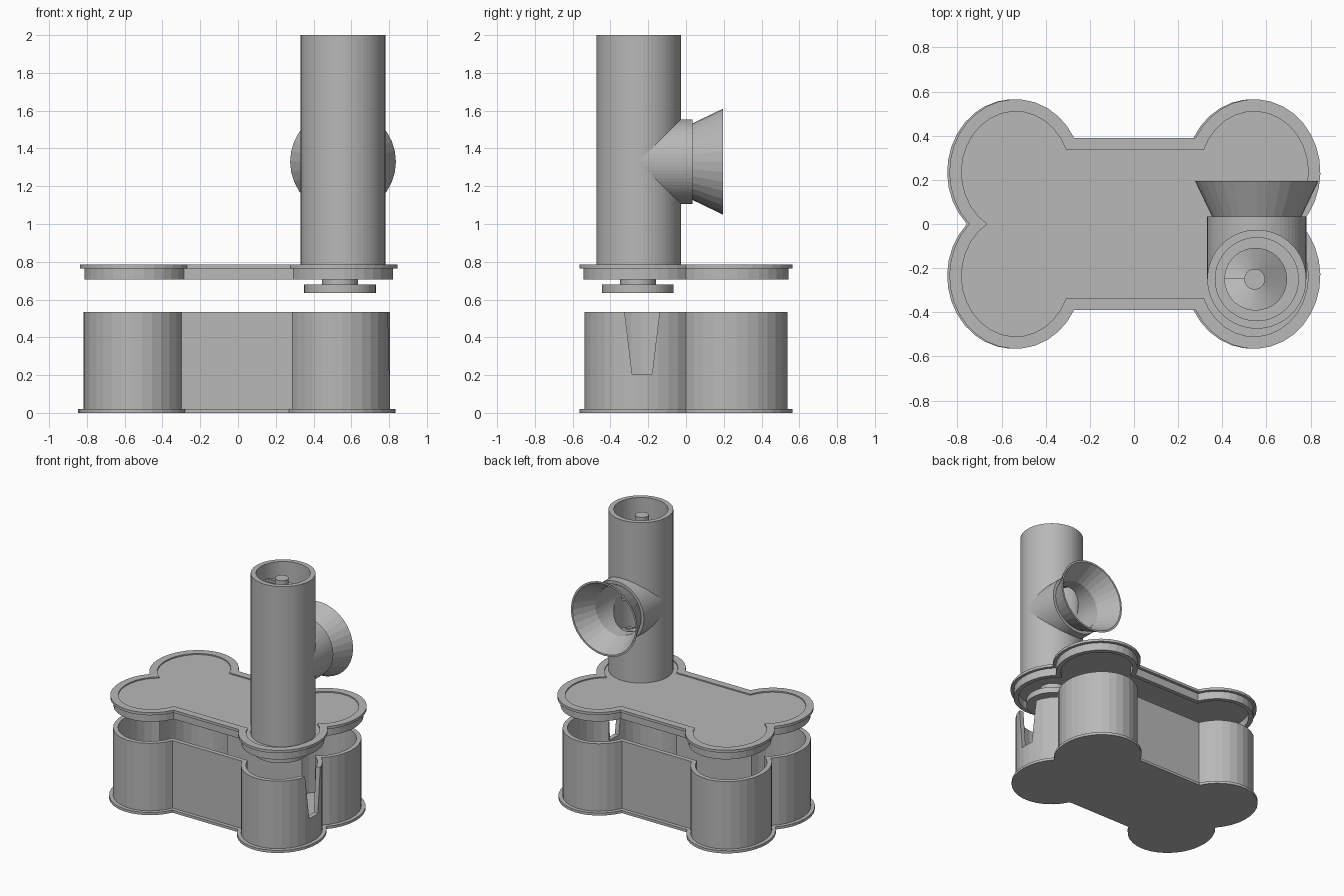
import bpy, bmesh, math
from mathutils import Matrix, Vector

if "Cube" in bpy.data.objects:
    bpy.data.objects.remove(bpy.data.objects["Cube"])

grey = bpy.data.materials.new("plain grey")
grey.diffuse_color = (0.48, 0.48, 0.48, 1)
grey.use_nodes = True
grey.node_tree.nodes["Principled BSDF"].inputs["Base Color"].default_value = grey.diffuse_color


def finish(bm, name):
    bmesh.ops.recalc_face_normals(bm, faces=bm.faces)
    me = bpy.data.meshes.new(name)
    bm.to_mesh(me)
    bm.free()
    me.materials.append(grey)
    ob = bpy.data.objects.new(name, me)
    bpy.context.collection.objects.link(ob)
    return ob


def skin(bm, loops, caps=True, closed=False):
    """Join a stack of equal-length point loops into one surface."""
    rings = [[bm.verts.new(p) for p in loop] for loop in loops]
    pairs = list(zip(rings, rings[1:]))
    if closed:
        pairs.append((rings[-1], rings[0]))
    for a, b in pairs:
        n = len(a)
        for i in range(n):
            j = (i + 1) % n
            bm.faces.new((a[i], a[j], b[j], b[i]))
    if caps and not closed:
        ends = [bm.faces.new(rings[0]), bm.faces.new(rings[-1])]
        bmesh.ops.triangulate(bm, faces=ends)


def bone(off, z, dx=0, n=18):
    """Bone outline: four oval lobes and a straight bar, grown by off."""
    cx, cy, rx, ry, by = .54, .235, .30 + off, .33 + off, .39 + off
    t0, t1 = -math.asin(cy / ry), math.pi - math.asin((by - cy) / ry)
    q = [(cx + rx * math.cos(t0 + (t1 - t0) * i / n),
          cy + ry * math.sin(t0 + (t1 - t0) * i / n)) for i in range(n + 1)]
    q[0] = (q[0][0], 0)
    half = q + [(-x, y) for x, y in reversed(q)]
    full = half + [(x, -y) for x, y in half[-2:0:-1]]
    return [(x + dx, y, z) for x, y in full]


def bone_part(name, profile, dx):
    bm = bmesh.new()
    skin(bm, [bone(o, z, dx) for o, z in profile])
    return finish(bm, name)


def turned(name, profile, loc, segs=64, along_y=False, closed=False):
    """Turned part; profile is (radius, height) pairs, along z or +y."""
    bm = bmesh.new()
    loops = [[(r * math.cos(2 * math.pi * i / segs),
               r * math.sin(2 * math.pi * i / segs), h) for i in range(segs)]
             for r, h in profile]
    skin(bm, loops, closed=closed)
    m = Matrix.Translation(Vector(loc))
    if along_y:
        m = m @ Matrix.Rotation(-math.pi / 2, 4, 'X')
    bm.transform(m)
    return finish(bm, name)


def boolean(target, tool, op):
    mod = target.modifiers.new("bool", 'BOOLEAN')
    mod.operation, mod.object, mod.solver = op, tool, 'EXACT'
    bpy.context.view_layer.objects.active = target
    bpy.ops.object.modifier_apply(modifier=mod.name)
    bpy.data.objects.remove(tool)


# Open bone-shaped box with a foot plate
box = bone_part("bone_box", [(0, 0), (0, .02), (-.028, .02), (-.028, .535),
                             (-.062, .535), (-.062, .02)], -.006)

# Tapered outlet notch in the right wall
bm = bmesh.new()
notch = [(-.285, .205), (-.18, .205), (-.137, .56), (-.328, .56)]
skin(bm, [[(x, y, z) for y, z in notch] for x in (.66, .95)])
boolean(box, finish(bm, "notch_cutter"), 'DIFFERENCE')

# Lid with a hanging skirt and a shallow tray on top
bone_part("bone_lid", [(-.055, .765), (-.055, .705), (-.022, .705), (-.022, .765),
                       (0, .765), (0, .785), (-.055, .785), (-.055, .776)], .004)

# Hollow tower with a side pipe of the same width
X, Y, ZP = .556, -.25, 1.33
tower = turned("tower_tube", [(.224, .772), (.224, 2)], (X, Y, 0))
boolean(tower, turned("pipe", [(.2245, 0), (.2245, .285)], (X, Y, ZP), along_y=True), 'UNION')
boolean(tower, turned("bore", [(.188, .7), (.188, 2.1)], (X, Y, 0)), 'DIFFERENCE')
boolean(tower, turned("side_bore", [(.1885, 0), (.1885, .4)], (X, Y, ZP), along_y=True), 'DIFFERENCE')

# Funnel mouth on the side pipe
turned("funnel", [(.186, .0), (.203, .0), (.203, .035), (.28, .195), (.266, .195), (.186, .035)],
       (X, 0, ZP), segs=32, along_y=True, closed=True)

# Drive disc under the lid and shaft up the tower
turned("drive_disc", [(.19, .635), (.19, .68), (.095, .68), (.095, .77)], (.54, -.255, 0), segs=48)
turned("auger_shaft", [(.047, .77), (.047, 1.96)], (X - .01, Y, 0), segs=32)

# Spiral auger blade
bm = bmesh.new()
turns, steps, t = 4.5, 36, .018
loops = []
for i in range(int(turns * steps) + 1):
    a = 2 * math.pi * i / steps
    z = .80 + 1.10 * i / (turns * steps)
    loops.append([(X - .005 + r * math.cos(a), Y + r * math.sin(a), z + h)
                  for r, h in ((.04, 0), (.142, 0), (.142, t), (.04, t))])
skin(bm, loops)
finish(bm, "auger_blade")
